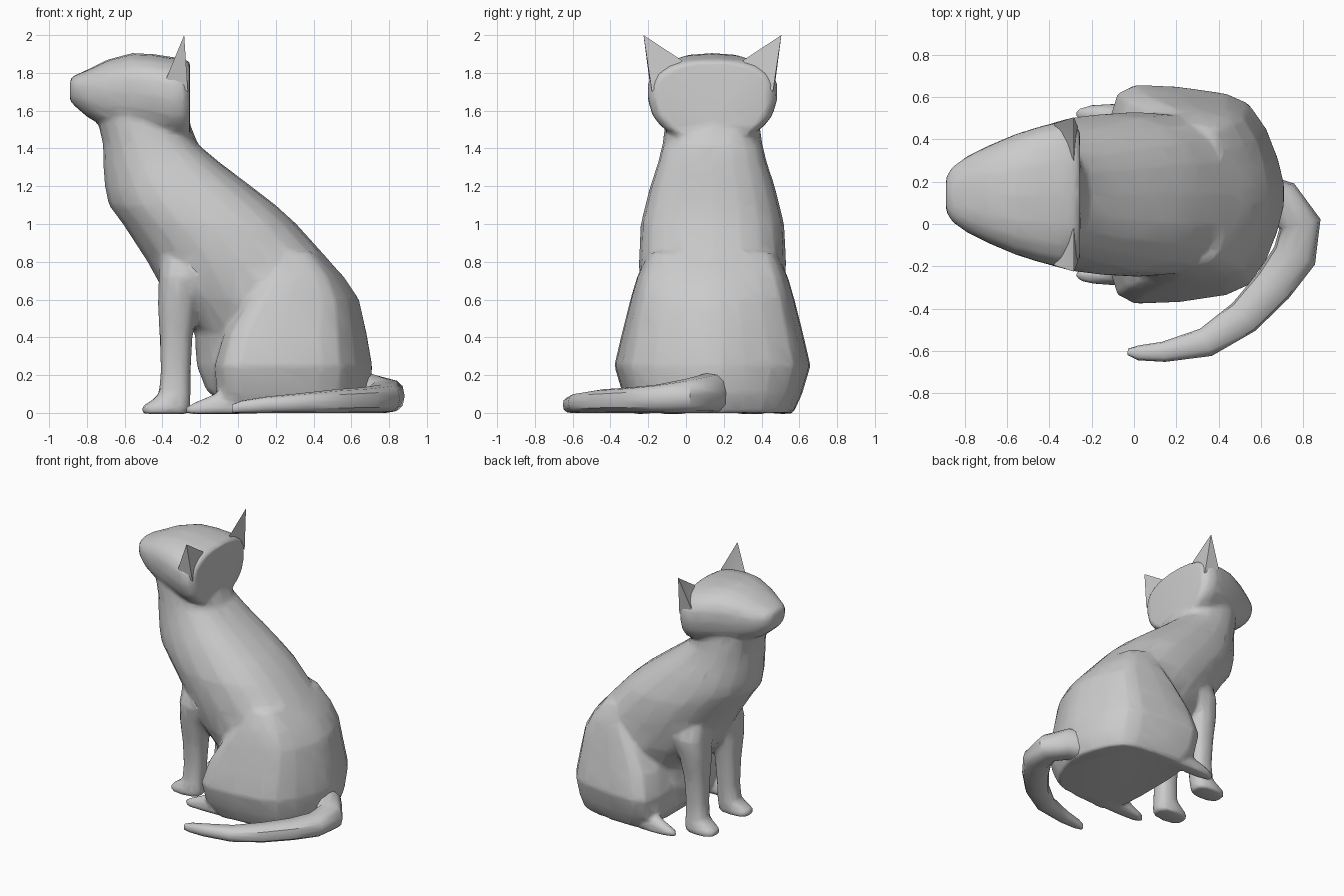
import bpy, bmesh, math
from mathutils import Vector

if "Cube" in bpy.data.objects:
    bpy.data.objects.remove(bpy.data.objects["Cube"], do_unlink=True)

MID = 0.14  # the animal's plane of symmetry, in y

fur = bpy.data.materials.new("grey_fur")
fur.use_nodes = True
fur.diffuse_color = (0.6, 0.6, 0.6, 1)
fur.node_tree.nodes["Principled BSDF"].inputs["Base Color"].default_value = (0.6, 0.6, 0.6, 1)


def finish(name, bm):
    bmesh.ops.recalc_face_normals(bm, faces=bm.faces)
    mesh = bpy.data.meshes.new(name)
    bm.to_mesh(mesh)
    bm.free()
    obj = bpy.data.objects.new(name, mesh)
    bpy.context.collection.objects.link(obj)
    mesh.materials.append(fur)
    bpy.ops.object.select_all(action='DESELECT')
    obj.select_set(True)
    bpy.context.view_layer.objects.active = obj
    bpy.ops.object.shade_smooth_by_angle(angle=math.radians(38))
    return obj


def oval(count, power, left_power=None):
    """Unit superellipse points; the -x half may have its own power."""
    for i in range(count):
        t = math.tau * i / count
        c, s = math.cos(t), math.sin(t)
        e = 2 / (left_power if left_power and c < 0 else power)
        yield math.copysign(abs(c) ** e, c), math.copysign(abs(s) ** e, s)


def loft(name, rings):
    """Skin a list of point rings and close both ends."""
    bm = bmesh.new()
    loops = [[bm.verts.new(p) for p in ring] for ring in rings]
    for a, b in zip(loops, loops[1:]):
        for i in range(len(a)):
            j = (i + 1) % len(a)
            bm.faces.new((a[i], a[j], b[j], b[i]))
    bm.faces.new(loops[0])
    bm.faces.new(loops[-1])
    return finish(name, bm)


def level_ring(z, x0, x1, y, half, outline):
    """Place a unit outline at height z, from x0 to x1 and half wide either side of y."""
    return [Vector(((x0 + x1) / 2 + c * (x1 - x0) / 2, y + s * half, z)) for c, s in outline]


# Torso and neck: height, front, back, half width
torso = [(0.06, -0.10, 0.60, 0.22), (0.12, -0.17, 0.64, 0.24), (0.25, -0.22, 0.66, 0.27),
         (0.42, -0.23, 0.66, 0.32), (0.6, -0.37, 0.63, 0.38), (0.8, -0.48, 0.49, 0.39),
         (1.0, -0.61, 0.31, 0.38), (1.1, -0.685, 0.20, 0.355), (1.2, -0.705, 0.07, 0.33),
         (1.32, -0.715, -0.09, 0.29), (1.42, -0.715, -0.21, 0.265), (1.53, -0.74, -0.255, 0.25),
         (1.7, -0.70, -0.27, 0.25)]
section = list(oval(20, 2.5, 2.1))
parts = [loft("torso", [level_ring(z, a, b, MID, h, section) for z, a, b, h in torso])]

# Hindquarters: broad thighs in front, wedge-shaped rump behind
plan = [(-1, 0.3), (-0.98, 0.65), (-0.88, 0.92), (-0.68, 1), (-0.2, 0.985), (0.35, 0.92),
        (0.6, 0.83), (0.8, 0.6), (0.93, 0.33), (1, 0.1)]
plan += [(c, -s) for c, s in reversed(plan)]
rump = [(0.0, -0.05, 0.66, 0.43), (0.1, -0.12, 0.70, 0.475), (0.25, -0.13, 0.71, 0.52),
        (0.42, -0.08, 0.68, 0.48), (0.6, 0.03, 0.64, 0.435), (0.72, 0.13, 0.56, 0.40),
        (0.85, 0.20, 0.44, 0.34)]
parts.append(loft("hindquarters", [level_ring(z, a, b, MID, h, plan) for z, a, b, h in rump]))

# Head: distance along x, underside, top, half width
head = [(-0.89, 1.65, 1.77, 0.08), (-0.86, 1.62, 1.79, 0.13), (-0.79, 1.56, 1.82, 0.18),
        (-0.69, 1.51, 1.87, 0.23), (-0.56, 1.48, 1.905, 0.285), (-0.45, 1.46, 1.90, 0.32),
        (-0.35, 1.44, 1.885, 0.345), (-0.29, 1.44, 1.875, 0.335), (-0.255, 1.45, 1.86, 0.30)]
parts.append(loft("head", [
    [Vector((x, MID + c * half * (1 + 0.09 * s), (lo + hi) / 2 + s * (hi - lo) / 2))
     for c, s in oval(20, 2.5)] for x, lo, hi, half in head]))

# Paired limbs: height, front, back, outward offset, half width
front_leg = [(-0.005, -0.51, -0.26, 0.205, 0.08), (0.035, -0.51, -0.25, 0.205, 0.085),
             (0.065, -0.46, -0.25, 0.20, 0.08), (0.1, -0.42, -0.25, 0.195, 0.075),
             (0.22, -0.41, -0.25, 0.19, 0.075), (0.4, -0.415, -0.24, 0.19, 0.09),
             (0.58, -0.425, -0.21, 0.195, 0.12), (0.72, -0.42, -0.15, 0.20, 0.14),
             (0.9, -0.42, -0.1, 0.16, 0.12)]
hind_paw = [(-0.005, -0.28, 0.1, 0.38, 0.045), (0.03, -0.28, 0.1, 0.38, 0.05),
            (0.06, -0.22, 0.1, 0.38, 0.045), (0.13, -0.06, 0.1, 0.36, 0.04)]
limb = list(oval(12, 2.5))
for side, word in ((-1, "right"), (1, "left")):
    for name, data in (("front_leg", front_leg), ("hind_paw", hind_paw)):
        parts.append(loft(f"{name}_{word}", [level_ring(z, a, b, MID + side * y, h, limb)
                                             for z, a, b, y, h in data]))

    # Ear: a thin cupped spike on the back corner of the head
    bm = bmesh.new()
    front, back, inner, cup, tip = [
        bm.verts.new((x, MID + side * y, z)) for x, y, z in
        ((-0.38, 0.335, 1.77), (-0.265, 0.32, 1.70), (-0.285, 0.16, 1.865),
         (-0.31, 0.26, 1.85), (-0.285, 0.365, 2.0))]
    for tri in ((front, back, tip), (back, inner, tip), (inner, cup, tip),
                (cup, front, tip), (front, cup, inner), (front, inner, back)):
        bm.faces.new(tri)
    finish(f"ear_{word}", bm)

# Fuse the body masses into one continuous, coarsely faceted skin
bpy.ops.object.select_all(action='DESELECT')
for part in parts:
    part.select_set(True)
body = parts[0]
bpy.context.view_layer.objects.active = body
bpy.ops.object.join()
body.name = "body"
skin = body.modifiers.new("skin", 'REMESH')
skin.mode = 'VOXEL'
skin.voxel_size = 0.016
skin.use_smooth_shade = True
soften = body.modifiers.new("soften", 'SMOOTH')
soften.factor = 0.5
soften.iterations = 5
facets = body.modifiers.new("facets", 'DECIMATE')
facets.ratio = 0.07

# Tail: x, y, half width, height; it lies on the ground and curls forward
tail = [(0.56, 0.16, 0.09, 0.22), (0.70, 0.11, 0.10, 0.21), (0.785, 0.0, 0.10, 0.18),
        (0.76, -0.15, 0.105, 0.15), (0.66, -0.29, 0.095, 0.135), (0.52, -0.44, 0.085, 0.125),
        (0.34, -0.56, 0.07, 0.105), (0.14, -0.605, 0.048, 0.085), (0.02, -0.61, 0.035, 0.065),
        (-0.03, -0.605, 0.015, 0.045)]
rings = []
for i, (x, y, half, tall) in enumerate(tail):
    a, b = tail[max(i - 1, 0)], tail[min(i + 1, len(tail) - 1)]
    across = Vector((a[1] - b[1], b[0] - a[0], 0)).normalized()
    rings.append([Vector((x, y, tall * (1 + s) / 2)) + across * c * half
                  for c, s in oval(12, 2.5)])
loft("tail", rings)
